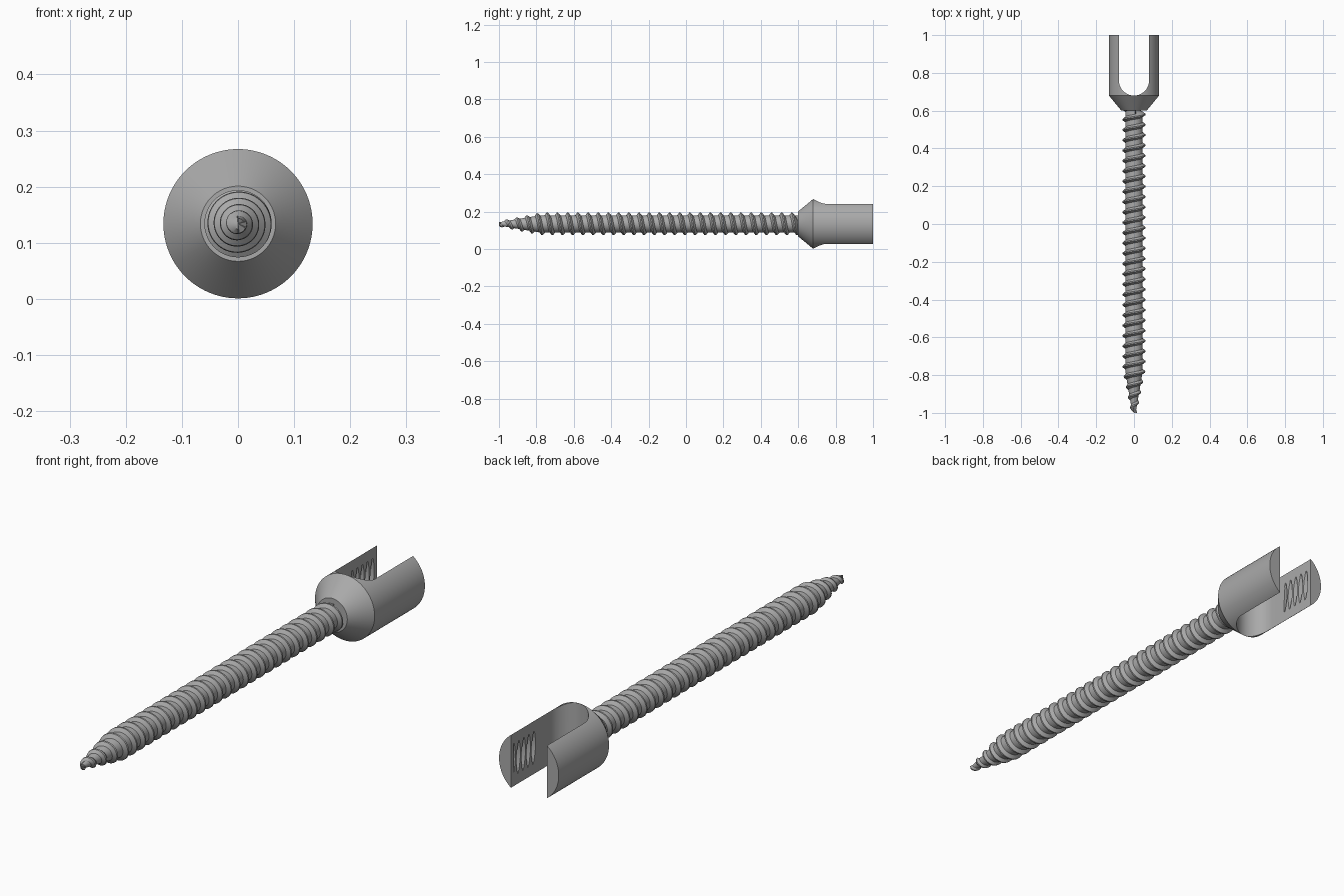
import bpy, bmesh, math

AXIS_Z = 0.134      # height of the screw axis
SIDES = 48

cube = bpy.data.objects.get("Cube")
if cube:
    bpy.data.objects.remove(cube, do_unlink=True)

metal = bpy.data.materials.new("brushed_grey_metal")
metal.use_nodes = True
metal.diffuse_color = (0.4, 0.4, 0.4, 1)
metal.node_tree.nodes["Principled BSDF"].inputs["Base Color"].default_value = (0.4, 0.4, 0.4, 1)


def finish(bm, name):
    bmesh.ops.remove_doubles(bm, verts=bm.verts, dist=0.00005)
    bmesh.ops.recalc_face_normals(bm, faces=bm.faces)
    mesh = bpy.data.meshes.new(name)
    bm.to_mesh(mesh)
    bm.free()
    mesh.materials.append(metal)
    obj = bpy.data.objects.new(name, mesh)
    bpy.context.collection.objects.link(obj)
    return obj


def around(radius, angle, y):
    """Point at a radius and angle about the long axis."""
    return (radius * math.sin(angle), y, AXIS_Z + radius * math.cos(angle))


def lathe(name, profile, sides):
    bm = bmesh.new()
    rings = [[bm.verts.new(around(r, 2 * math.pi * k / sides, y)) for k in range(sides)]
             for r, y in profile]
    for a, b in zip(rings, rings[1:]):
        for k in range(sides):
            n = (k + 1) % sides
            bm.faces.new((a[k], a[n], b[n], b[k]))
    bm.faces.new(rings[0])
    bm.faces.new(rings[-1])
    return finish(bm, name)


def helix(name, y0, y1, pitch, core, depth, shape):
    """Right-handed threaded rod; shape lists (fraction of pitch, fraction of depth)."""
    bm = bmesh.new()
    steps = int(((y1 - y0) / pitch + 2) * SIDES)
    strips = []
    for k in range(steps + 1):
        strip = []
        for f, h in shape:
            y = y0 + pitch * (k / SIDES - 1 + f)
            inside = y0 <= y <= y1
            y = min(max(y, y0), y1)
            r = core(y) + depth(y) * h if inside else 0
            strip.append(bm.verts.new(around(r, 2 * math.pi * k / SIDES, y)))
        strips.append(strip)
    for a, b in zip(strips, strips[1:]):
        for i in range(len(shape) - 1):
            bm.faces.new((a[i], a[i + 1], b[i + 1], b[i]))
    return finish(bm, name)


def smooth(obj, angle):
    bpy.ops.object.select_all(action='DESELECT')
    obj.select_set(True)
    bpy.context.view_layer.objects.active = obj
    bpy.ops.object.shade_smooth_by_angle(angle=math.radians(angle))


def cut(obj, cutter):
    cutter.hide_render = True
    mod = obj.modifiers.new("cut", 'BOOLEAN')
    mod.operation = 'DIFFERENCE'
    mod.solver = 'EXACT'
    mod.object = cutter
    bpy.context.view_layer.objects.active = obj
    bpy.ops.object.modifier_apply(modifier=mod.name)
    bpy.data.objects.remove(cutter, do_unlink=True)


# Threaded shaft, tapering to the tip
def taper(y):
    return min(1, (y + 1) / 0.22)


shaft = helix("threaded_shaft", -1, 0.61, 0.0545,
              lambda y: 0.009 + 0.037 * taper(y),
              lambda y: 0.006 + 0.008 * taper(y),
              [(0, 0), (0.5, 0), (0.68, 1), (0.8, 1), (1, 0)])
smooth(shaft, 30)

# Flared head
head = lathe("forked_head", [(0.067, 0.6), (0.133, 0.68), (0.133, 1)], 96)

# U-shaped slot through the head
SLOT = 0.08
bm = bmesh.new()
outline = [(SLOT, 1.1), (-SLOT, 1.1)]
for k in range(33):
    a = math.pi * (1 + k / 32)
    outline.append((SLOT * math.cos(a), 0.76 + SLOT * math.sin(a)))
base = bm.faces.new([bm.verts.new((x, y, -0.1)) for x, y in outline])
top = bmesh.ops.extrude_face_region(bm, geom=[base])["geom"]
bmesh.ops.translate(bm, vec=(0, 0, 0.5), verts=[v for v in top if isinstance(v, bmesh.types.BMVert)])
cut(head, finish(bm, "slot_cutter"))

# Set-screw thread grooves inside the arms
cut(head, helix("groove_cutter", 0.83, 0.985, 0.032,
                lambda y: 0.077, lambda y: 0.026,
                [(0, 0), (0.15, 0), (0.5, 1), (0.65, 1), (1, 0)]))
smooth(head, 30)
